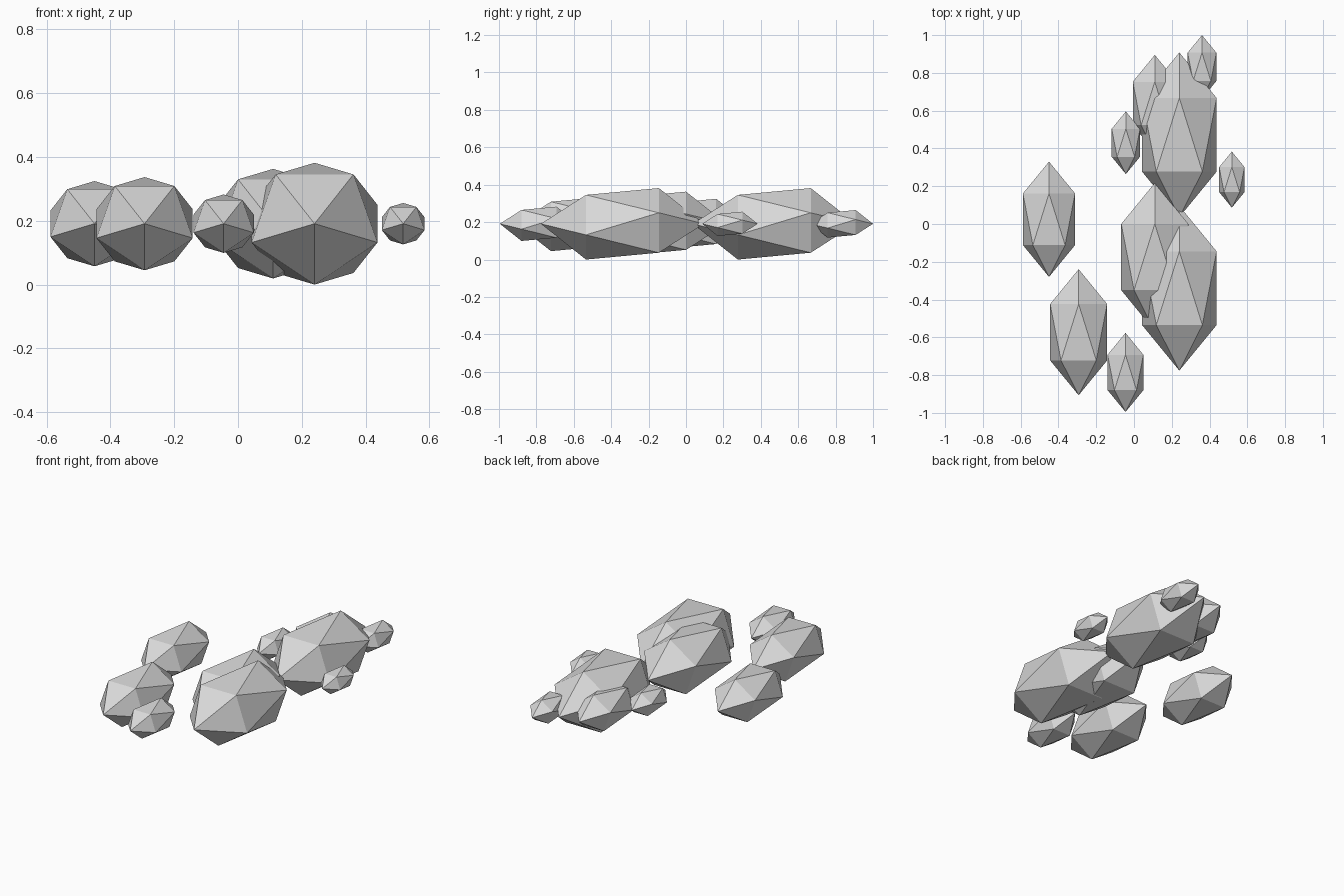
import bpy, bmesh
from mathutils import Matrix, Vector

if "Cube" in bpy.data.objects:
    bpy.data.objects.remove(bpy.data.objects["Cube"])

grey = bpy.data.materials.new("light grey")
grey.diffuse_color = (0.7, 0.7, 0.7, 1)
grey.use_nodes = True
grey.node_tree.nodes["Principled BSDF"].inputs["Base Color"].default_value = grey.diffuse_color

RADII = Vector((0.232, 0.436, 0.2135))   # largest puff, stretched along y
HEIGHT = 0.191                           # all puffs share one centre height
# Turns the icosahedron so its poles lie along y
TURN = Matrix(((0, 1, 0, 0), (0, 0, 1, 0), (1, 0, 0, 0), (0, 0, 0, 1)))


def puff(name, x, y, size):
    bm = bmesh.new()
    bmesh.ops.create_icosphere(bm, subdivisions=1, radius=1, matrix=TURN)
    bmesh.ops.scale(bm, vec=RADII * size, verts=bm.verts)
    bmesh.ops.recalc_face_normals(bm, faces=bm.faces)
    mesh = bpy.data.meshes.new(name)
    bm.to_mesh(mesh)
    bm.free()
    mesh.materials.append(grey)
    ob = bpy.data.objects.new(name, mesh)
    ob.location = (x, y, HEIGHT)
    bpy.context.collection.objects.link(ob)


# Right-hand cluster
puff("large_puff_front", 0.24, -0.34, 1.0)
puff("large_puff_back", 0.24, 0.472, 1.0)
puff("large_puff_middle", 0.11, -0.175, 0.9)
puff("medium_puff_back", 0.11, 0.638, 0.59)
puff("small_puff_back", 0.36, 0.832, 0.385)
puff("small_puff_right", 0.518, 0.235, 0.34)
puff("small_puff_inner", -0.043, 0.43, 0.38)
# Left-hand cluster
puff("medium_puff_left_front", -0.293, -0.573, 0.765)
puff("medium_puff_left_back", -0.45, 0.025, 0.7)
puff("small_puff_front", -0.045, -0.786, 0.48)
